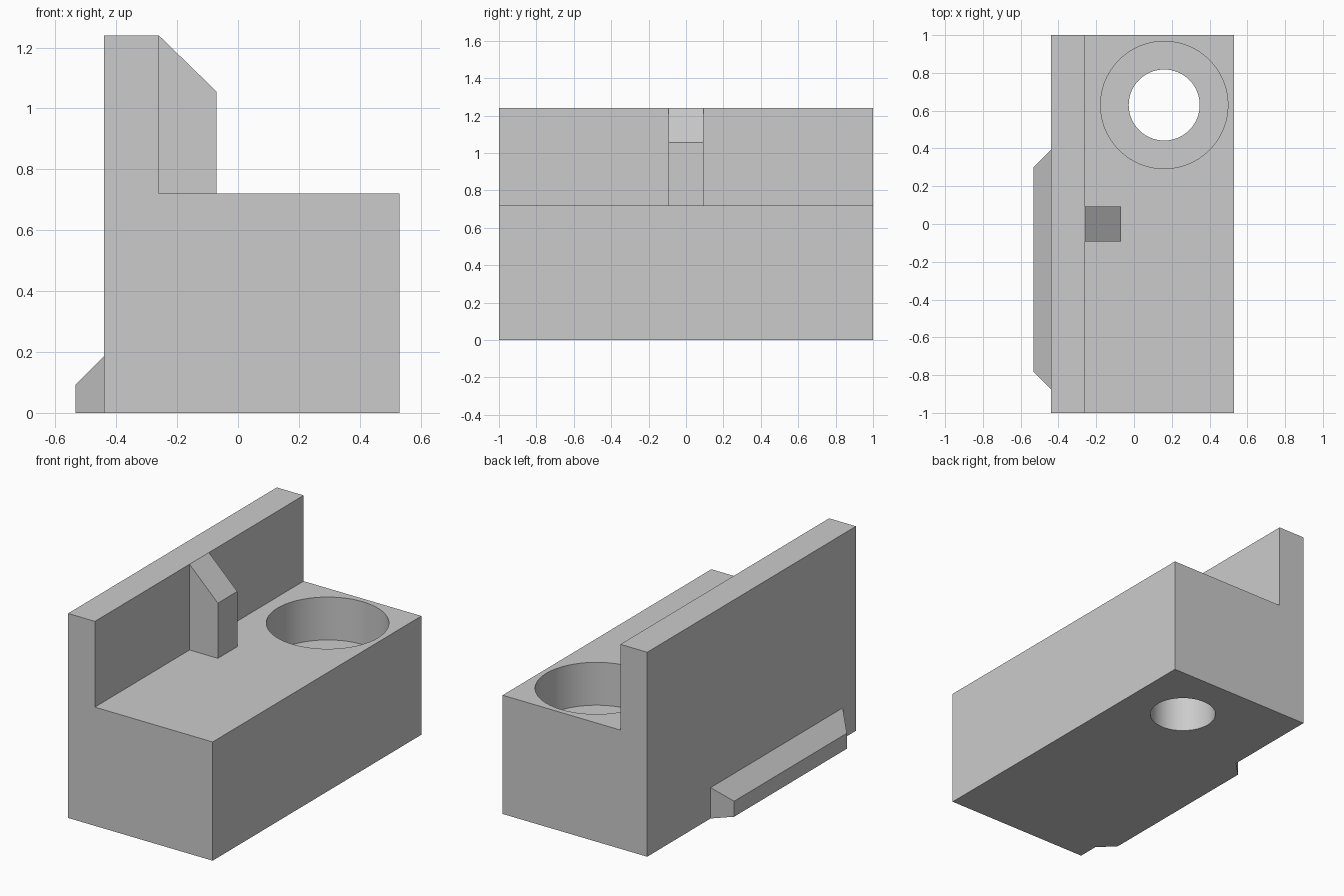
import bpy
import bmesh

if "Cube" in bpy.data.objects:
    bpy.data.objects.remove(bpy.data.objects["Cube"], do_unlink=True)

GREY = (0.6, 0.6, 0.6, 1.0)
grey = bpy.data.materials.new("light grey")
grey.use_nodes = True
grey.diffuse_color = GREY
grey.node_tree.nodes["Principled BSDF"].inputs["Base Color"].default_value = GREY

WALL_X = -0.44     # outer face of the upright wall
STEP_X = -0.26     # inner face of the upright wall
DECK_Z = 0.72
TOP_Z = 1.24


def loft(name, start, end):
    """Solid between two matching rings of points."""
    bm = bmesh.new()
    a = [bm.verts.new(p) for p in start]
    b = [bm.verts.new(p) for p in end]
    bm.faces.new(a)
    bm.faces.new(b)
    for i in range(len(a)):
        j = (i + 1) % len(a)
        bm.faces.new((a[i], a[j], b[j], b[i]))
    bmesh.ops.recalc_face_normals(bm, faces=bm.faces)
    mesh = bpy.data.meshes.new(name)
    bm.to_mesh(mesh)
    bm.free()
    mesh.materials.append(grey)
    obj = bpy.data.objects.new(name, mesh)
    bpy.context.collection.objects.link(obj)
    return obj


def extrude_y(name, profile, y0, y1):
    return loft(name, [(x, y0, z) for x, z in profile],
                [(x, y1, z) for x, z in profile])


def bore(target, radius, z0, z1):
    """Cut a round vertical hole into the target."""
    bpy.ops.mesh.primitive_cylinder_add(
        vertices=96, radius=radius, depth=z1 - z0,
        location=(0.16, 0.63, (z0 + z1) / 2))
    cutter = bpy.context.object
    cutter.name = "bore_cutter"
    cutter.hide_render = True
    cutter.data.materials.append(grey)
    mod = target.modifiers.new("bore", 'BOOLEAN')
    mod.operation = 'DIFFERENCE'
    mod.solver = 'EXACT'
    mod.object = cutter
    bpy.context.view_layer.objects.active = target
    bpy.ops.object.modifier_apply(modifier=mod.name)
    bpy.data.objects.remove(cutter, do_unlink=True)


# Body block with upright wall
body = extrude_y("body", [(WALL_X, 0), (0.53, 0), (0.53, DECK_Z),
                          (STEP_X, DECK_Z), (STEP_X, TOP_Z), (WALL_X, TOP_Z)],
                 -1, 1)

# Stepped hole: wide counterbore, narrow through hole
bore(body, 0.337, 0.46, 1.0)
bore(body, 0.188, -0.2, 0.6)

# Gusset bracing the wall
extrude_y("gusset", [(STEP_X, DECK_Z), (-0.07, DECK_Z), (-0.07, 1.055),
                     (STEP_X, TOP_Z)], -0.093, 0.093)


# Chamfered ledge at the foot of the wall
def rectangle(x, y0, y1, height):
    return [(x, y0, 0), (x, y1, 0), (x, y1, height), (x, y0, height)]


loft("foot_ledge", rectangle(WALL_X, -0.873, 0.393, 0.187),
     rectangle(-0.533, -0.78, 0.30, 0.094))

# Smooth bore walls, sharp edges elsewhere
bpy.ops.object.select_all(action='DESELECT')
body.select_set(True)
bpy.context.view_layer.objects.active = body
bpy.ops.object.shade_smooth_by_angle()
